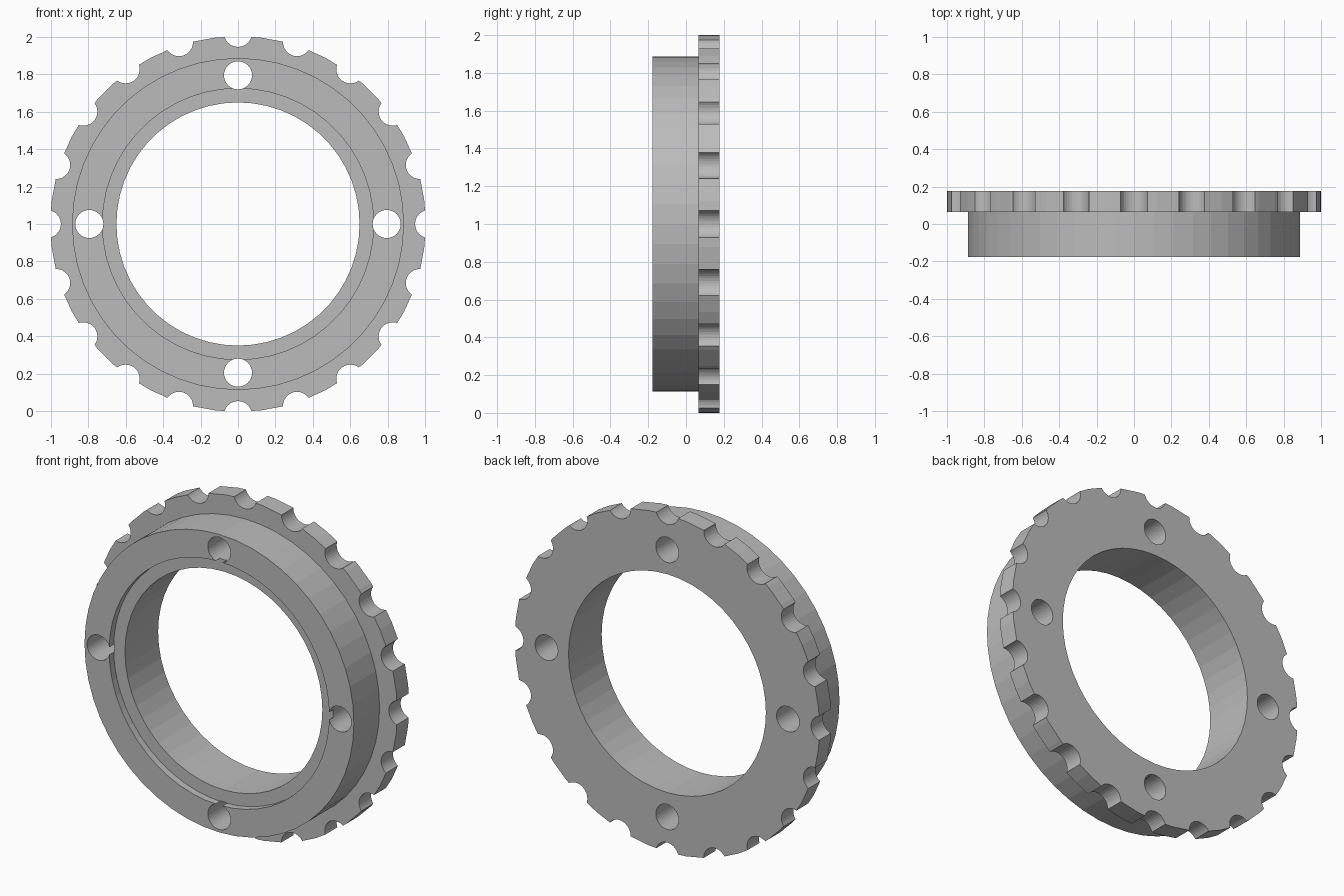
import bpy
import bmesh
from math import cos, sin, tau
from mathutils import Matrix, Vector

if "Cube" in bpy.data.objects:
    bpy.data.objects.remove(bpy.data.objects["Cube"], do_unlink=True)

SEGMENTS = 52
CENTRE = Vector((0, 0, 1))

# Single plain grey
grey = bpy.data.materials.new("machined grey")
grey.use_nodes = True
grey.diffuse_color = (0.5, 0.5, 0.5, 1)
grey.node_tree.nodes["Principled BSDF"].inputs["Base Color"].default_value = (0.5, 0.5, 0.5, 1)


def finish(bm, name):
    bmesh.ops.recalc_face_normals(bm, faces=bm.faces)
    mesh = bpy.data.meshes.new(name)
    bm.to_mesh(mesh)
    bm.free()
    mesh.materials.append(grey)
    obj = bpy.data.objects.new(name, mesh)
    bpy.context.collection.objects.link(obj)
    return obj


def lathe(name, profile):
    """Turn a closed (radius, y) profile about the front-to-back axis."""
    bm = bmesh.new()
    rings = []
    for i in range(SEGMENTS):
        a = tau * i / SEGMENTS
        rings.append([bm.verts.new(CENTRE + Vector((r * cos(a), y, r * sin(a))))
                      for r, y in profile])
    n = len(profile)
    for i, ring in enumerate(rings):
        following = rings[(i + 1) % SEGMENTS]
        for j in range(n):
            k = (j + 1) % n
            bm.faces.new((ring[j], ring[k], following[k], following[j]))
    return finish(bm, name)


def drill_set(name, count, distance, radius):
    """A circle of cylinders used to cut holes or rim notches."""
    bm = bmesh.new()
    turn = Matrix.Rotation(tau / 4, 4, "X")
    for i in range(count):
        a = tau * i / count
        place = CENTRE + Vector((distance * cos(a), 0, distance * sin(a)))
        bmesh.ops.create_cone(bm, cap_ends=True, segments=32, radius1=radius,
                              radius2=radius, depth=1,
                              matrix=Matrix.Translation(place) @ turn)
    obj = finish(bm, name)
    obj.hide_render = True
    return obj


def cut(target, cutter):
    mod = target.modifiers.new("cut", "BOOLEAN")
    mod.operation = "DIFFERENCE"
    mod.solver = "EXACT"
    mod.object = cutter
    bpy.context.view_layer.objects.active = target
    bpy.ops.object.modifier_apply(modifier=mod.name)
    bpy.data.objects.remove(cutter, do_unlink=True)


# Stepped ring: recessed front seat, body, wide rear flange and plain bore
ring = lathe("flanged_ring", [
    (0.65, -0.135), (0.725, -0.135), (0.725, -0.177), (0.887, -0.177),
    (0.887, 0.065), (1.004, 0.065), (1.004, 0.177), (0.65, 0.177)])

# Four through holes and twenty grip notches around the flange
cut(ring, drill_set("hole_cutter", 4, 0.795, 0.075))
cut(ring, drill_set("notch_cutter", 20, 1.022, 0.075))
